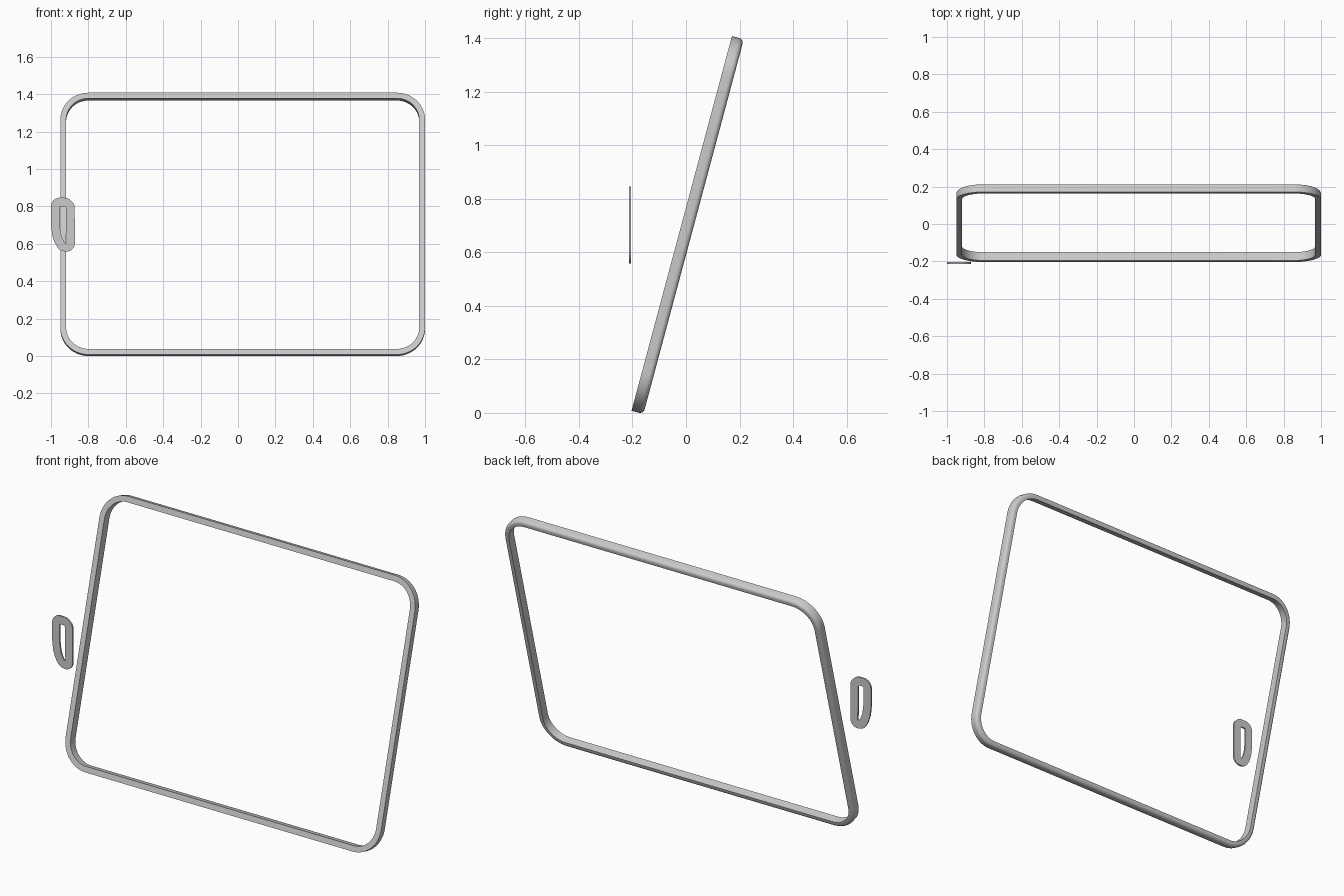
import bpy, bmesh, math
from mathutils import Matrix, Vector

if "Cube" in bpy.data.objects:
    bpy.data.objects.remove(bpy.data.objects["Cube"], do_unlink=True)

gray = bpy.data.materials.new("light_gray")
gray.use_nodes = True
gray.diffuse_color = (0.6, 0.6, 0.6, 1)
gray.node_tree.nodes["Principled BSDF"].inputs["Base Color"].default_value = (0.6, 0.6, 0.6, 1)


def bridge(bm, a, b):
    for i in range(len(a)):
        j = (i + 1) % len(a)
        bm.faces.new((a[i], a[j], b[j], b[i]))


def finish(bm, name):
    bmesh.ops.remove_doubles(bm, verts=bm.verts, dist=1e-5)
    bmesh.ops.recalc_face_normals(bm, faces=bm.faces)
    mesh = bpy.data.meshes.new(name)
    bm.to_mesh(mesh)
    bm.free()
    mesh.materials.append(gray)
    obj = bpy.data.objects.new(name, mesh)
    bpy.context.collection.objects.link(obj)
    bpy.ops.object.select_all(action='DESELECT')
    obj.select_set(True)
    bpy.context.view_layer.objects.active = obj
    bpy.ops.object.shade_smooth_by_angle(angle=math.radians(35))
    return obj


# Tilted screen frame: a section swept round a rounded rectangle
WIDTH, HEIGHT, RADIUS = 1.95, 1.449, 0.15
BAR, DEPTH, FILLET, STEPS = 0.031, 0.046, 0.018, 14


def frame_loop(bm, inset, depth):
    verts = []
    r = RADIUS - inset
    for q, (sx, sz) in enumerate(((1, 1), (-1, 1), (-1, -1), (1, -1))):
        for i in range(STEPS + 1):
            t = (q + i / STEPS) * math.pi / 2
            verts.append(bm.verts.new((sx * (WIDTH / 2 - RADIUS) + r * math.cos(t), depth,
                                       sz * (HEIGHT / 2 - RADIUS) + r * math.sin(t))))
    return verts


section = [(BAR, 0), (0, 0)]
for i in range(7):
    t = i / 6 * math.pi / 2
    section.append((FILLET * (1 - math.cos(t)), DEPTH - FILLET * (1 - math.sin(t))))
section.append((BAR, DEPTH))
bm = bmesh.new()
loops = [frame_loop(bm, *p) for p in section]
for a, b in zip(loops, loops[1:] + loops[:1]):
    bridge(bm, a, b)
frame = finish(bm, "screen_frame")
tilt = Matrix.Rotation(math.radians(-15), 4, 'X')
frame.data.transform(tilt)
low = min(v.co.z for v in frame.data.vertices)
ys = [v.co.y for v in frame.data.vertices]
frame.data.transform(Matrix.Translation((0.025, 0.212 - max(ys), -low)))

# Flat side ring: a slim hole surrounded by a band of constant width
hole = [Vector(p) for p in ((-0.953, 0.800), (-0.928, 0.800), (-0.919, 0.792), (-0.918, 0.604),
                            (-0.927, 0.606), (-0.938, 0.625), (-0.948, 0.655), (-0.953, 0.700))]
BAND, Y, THICK = 0.046, -0.209, 0.009
bm = bmesh.new()
rings = {k: [] for k in ("hole_front", "rim_front", "rim_back", "hole_back")}
for i in range(72):
    t = i / 72 * math.tau
    d = Vector((math.cos(t), math.sin(t)))
    corner = max(hole, key=d.dot)
    for key, ring in rings.items():
        p = corner + d * BAND if "rim" in key else corner
        y = Y - THICK / 2 if "front" in key else Y + THICK / 2
        ring.append(bm.verts.new((p.x, y, p.y)))
order = list(rings.values())
bmesh.ops.remove_doubles(bm, verts=[], dist=0)
for a, b in zip(order, order[1:] + order[:1]):
    bridge(bm, a, b)
bmesh.ops.dissolve_degenerate(bm, dist=1e-5, edges=bm.edges)
finish(bm, "side_ring")
